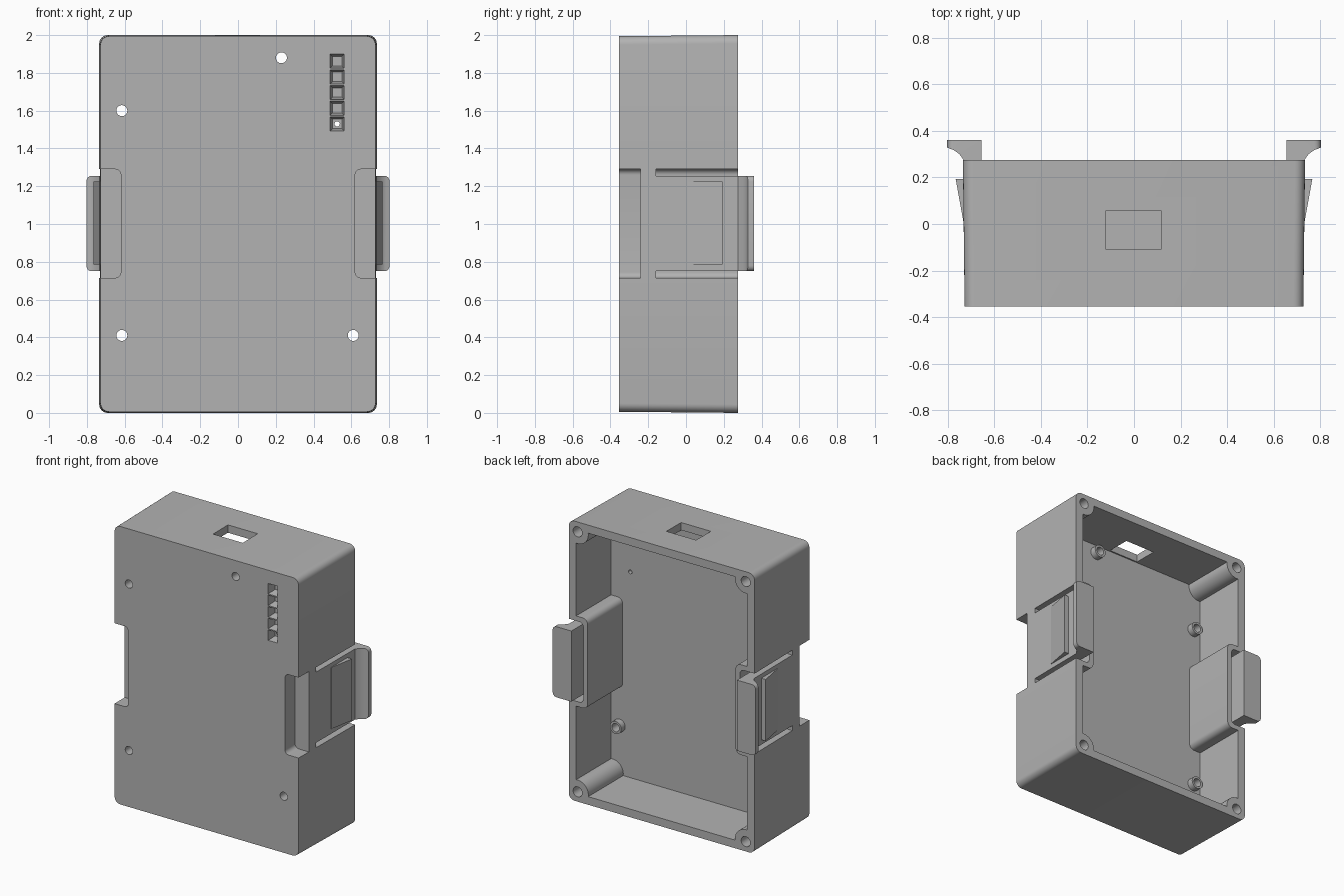
import bpy, bmesh, math
from mathutils import Matrix, Vector

cube = bpy.data.objects.get("Cube")
if cube:
    bpy.data.objects.remove(cube, do_unlink=True)

grey = bpy.data.materials.new("plain grey plastic")
grey.use_nodes = True
grey.diffuse_color = (0.45, 0.45, 0.45, 1)
grey.node_tree.nodes["Principled BSDF"].inputs["Base Color"].default_value = (0.45, 0.45, 0.45, 1)


def finish(bm, name):
    bmesh.ops.recalc_face_normals(bm, faces=bm.faces)
    mesh = bpy.data.meshes.new(name)
    bm.to_mesh(mesh)
    bm.free()
    mesh.materials.append(grey)
    ob = bpy.data.objects.new(name, mesh)
    bpy.context.scene.collection.objects.link(ob)
    return ob


def box(name, x, y, z, radius=0):
    """Box from ranges, with the edges along y rounded."""
    bm = bmesh.new()
    bmesh.ops.create_cube(bm, size=1)
    for v in bm.verts:
        v.co = Vector([(r[0] + r[1]) / 2 + c * abs(r[1] - r[0]) for r, c in zip((x, y, z), v.co)])
    if radius:
        along = [e for e in bm.edges if abs(e.verts[0].co.y - e.verts[1].co.y) > 1e-4]
        bmesh.ops.bevel(bm, geom=along, offset=radius, segments=6, profile=0.5, affect='EDGES')
    return finish(bm, name)


def rod(name, x, z, y0, y1, r0, r1=None, sides=32, turn=0):
    """Cylinder, cone or tapered square along y."""
    bm = bmesh.new()
    place = (Matrix.Translation((x, (y0 + y1) / 2, z)) @ Matrix.Rotation(-math.pi / 2, 4, 'X')
             @ Matrix.Rotation(turn, 4, 'Z'))
    bmesh.ops.create_cone(bm, cap_ends=True, segments=sides, radius1=r0,
                          radius2=r0 if r1 is None else r1, depth=y1 - y0, matrix=place)
    return finish(bm, name)


def prism(name, points, z0, z1):
    """Plan outline pulled up along z."""
    bm = bmesh.new()
    face = bm.faces.new([bm.verts.new((x, y, z0)) for x, y in points])
    out = bmesh.ops.extrude_face_region(bm, geom=[face])
    for v in out["geom"]:
        if isinstance(v, bmesh.types.BMVert):
            v.co.z = z1
    # round the outer corners of the finger flange
    ends = [e for e in bm.edges if all(abs(v.co.x) > 0.795 for v in e.verts)
            and abs(e.verts[0].co.y - e.verts[1].co.y) > 0.01]
    if ends:
        bmesh.ops.bevel(bm, geom=ends, offset=0.03, segments=5, profile=0.5, affect='EDGES')
    return finish(bm, name)


def combine(target, tool):
    """Cut the tool out of the target and discard the tool."""
    mod = target.modifiers.new("cut", 'BOOLEAN')
    mod.operation, mod.solver, mod.object = 'DIFFERENCE', 'EXACT', tool
    bpy.context.view_layer.objects.active = target
    bpy.ops.object.modifier_apply(modifier=mod.name)
    bpy.data.objects.remove(tool, do_unlink=True)


FRONT, BACK, FLOOR = -0.355, 0.275, -0.12
W, WALL = 0.735, 0.058
mounts = [(-0.615, 1.6), (0.23, 1.88), (-0.615, 0.41), (0.61, 0.41)]
corners = [(s * 0.665, z) for s in (-1, 1) for z in (0.07, 1.93)]

# Case shell, with moulding draft towards the front
case = box("case", (-W, W), (FRONT, BACK), (0, 2), 0.045)
for v in case.data.vertices:
    if v.co.y < 0:
        v.co.x *= 0.99
        v.co.z = 1 + (v.co.z - 1) * 0.994

# Hollow, leaving corner bosses, standoffs and latch housings standing
hollow = box("hollow", (WALL - W, W - WALL), (FLOOR, 0.5), (WALL, 2 - WALL), 0.02)
for x, z in corners:
    combine(hollow, rod("boss", x, z, FLOOR - 0.1, 0.6, 0.085))
for x, z in mounts:
    combine(hollow, rod("standoff", x, z, FLOOR - 0.1, FLOOR + 0.045, 0.045))
for s in (-1, 1):
    combine(hollow, box("housing", (s * 0.585, s * 0.9), (FLOOR - 0.1, 0.6), (0.68, 1.325), 0.04))
combine(case, hollow)

# Screw holes
for x, z in corners:
    combine(case, rod("screw_hole", x, z, -0.05, 0.4, 0.036))
for x, z in mounts:
    combine(case, rod("mount_hole", x, z, -0.5, 0.1, 0.029))

# Connector opening in the top
combine(case, box("connector_hole", (-0.12, 0.115), (-0.11, 0.058), (1.9, 2.1)))

# Column of indicator wells, the lowest pierced
for i in range(5):
    z = 1.53 + i * 0.083
    combine(case, rod("well", 0.525, z, FRONT - 0.001, FRONT + 0.06, 0.053, 0.035, 4, math.pi / 4))
combine(case, rod("light_hole", 0.525, 1.53, -0.5, 0.1, 0.014, sides=16))

# Side notches and latch slots
for s in (-1, 1):
    side = (s * 0.62, s * 0.9)
    combine(case, box("notch", side, (-0.5, -0.24), (0.715, 1.29), 0.03))
    combine(case, box("slot", side, (-0.16, 0.5), (0.715, 1.29), 0.03))

# Spring latches with finger flange and wedge tooth
parts = [case]
arm = [(0.655, -0.18), (0.655, 0.36), (0.803, 0.36), (0.803, 0.328), (0.775, 0.318),
       (0.75, 0.3), (0.732, 0.275), (0.729, -0.18)]
tooth = [(0.72, 0.01), (0.733, 0.01), (0.766, 0.193), (0.72, 0.193)]
for s, side in ((-1, "right"), (1, "left")):
    parts.append(prism(side + "_latch", [(s * x, y) for x, y in arm], 0.75, 1.255))
    parts.append(prism(side + "_latch_tooth", [(s * x, y) for x, y in tooth], 0.785, 1.225))

# Smooth shading with sharp edges kept
bpy.context.view_layer.update()
bpy.ops.object.select_all(action='DESELECT')
for ob in parts:
    ob.select_set(True)
bpy.context.view_layer.objects.active = case
bpy.ops.object.shade_smooth_by_angle(angle=math.radians(30))
